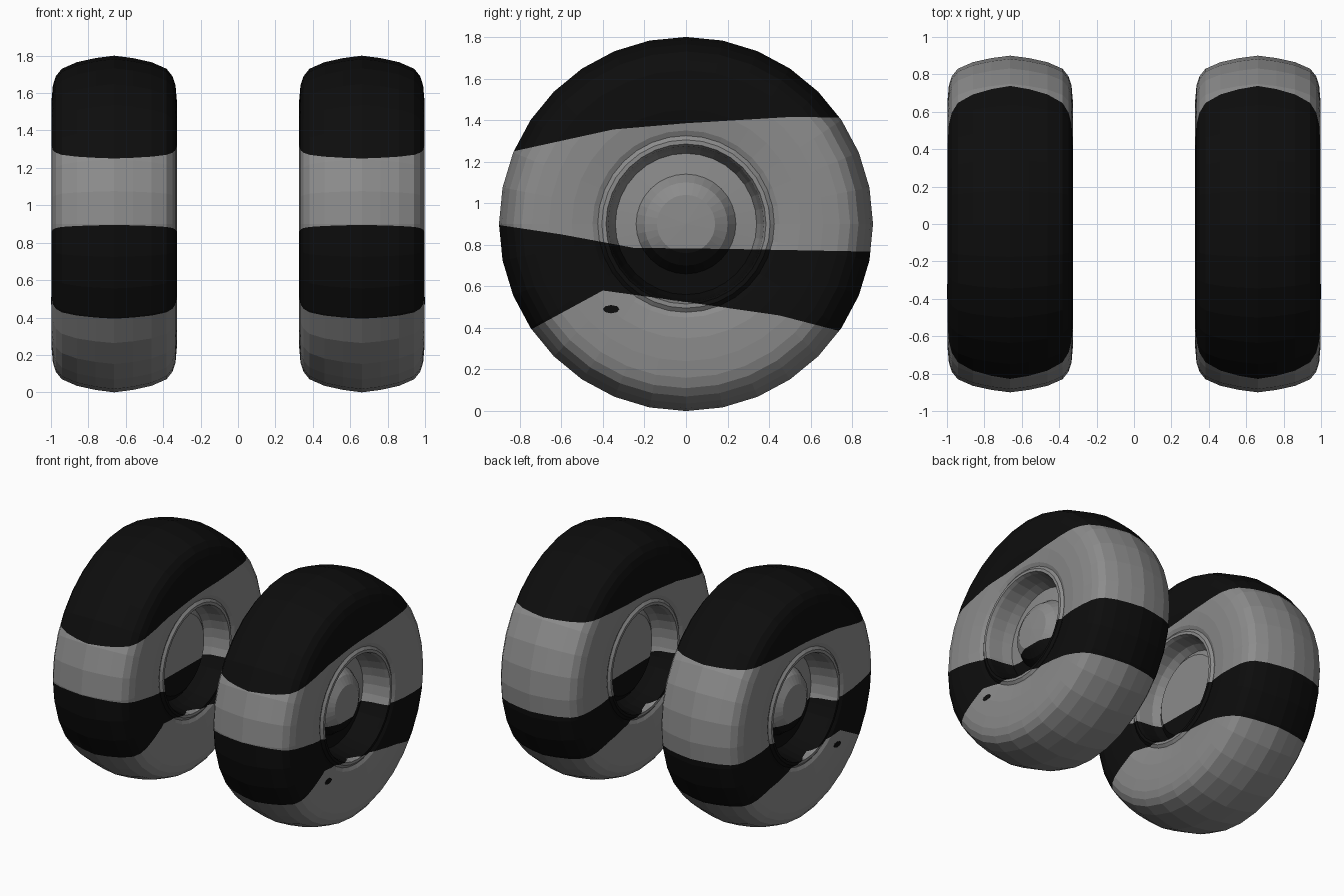
import bpy, bmesh, math
from mathutils import Vector

if "Cube" in bpy.data.objects:
    bpy.data.objects.remove(bpy.data.objects["Cube"])

R = 0.9          # wheel radius, also the axle height
CX = 0.662       # wheel centre in x
SIDES = 32


def material(name, v):
    m = bpy.data.materials.new(name)
    m.diffuse_color = (v, v, v, 1)
    m.use_nodes = True
    m.node_tree.nodes["Principled BSDF"].inputs["Base Color"].default_value = m.diffuse_color
    return m


grey = material("grey rubber", 0.26)
black = material("black rubber", 0.004)

# Colour borders as (y, z) lines, from top to bottom
UPPER = [(-1, 1.22), (-0.83, 1.25), (-0.35, 1.355), (0, 1.385), (0.5, 1.415), (1, 1.41)]
MIDDLE = [(-1, 0.91), (-0.6, 0.85), (-0.25, 0.785), (0.2, 0.78), (1, 0.765)]
LOWER = [(-1, 0.25), (-0.75, 0.39), (-0.4, 0.58), (0, 0.525), (0.45, 0.46), (0.72, 0.39), (1, 0.33)]


def height(line, y):
    for (y0, z0), (y1, z1) in zip(line, line[1:]):
        if y <= y1:
            return z0 + (z1 - z0) * (y - y0) / (y1 - y0)
    return line[-1][1]


def cut(bm, faces, co, no):
    geom = set(faces)
    for f in faces:
        geom.update(f.edges)
        geom.update(f.verts)
    bmesh.ops.bisect_plane(bm, geom=list(geom), dist=1e-5, plane_co=co, plane_no=no)


def paint_bands(bm):
    # Cut along each border, then colour by height
    for line in (UPPER, MIDDLE, LOWER):
        for y, z in line[1:-1]:
            cut(bm, list(bm.faces), Vector((0, y, 0)), Vector((0, 1, 0)))
        for (y0, z0), (y1, z1) in zip(line, line[1:]):
            part = [f for f in bm.faces if y0 < f.calc_center_median().y < y1]
            cut(bm, part, Vector((0, y0, z0)), Vector((0, z0 - z1, y1 - y0)).normalized())
    for f in bm.faces:
        c = f.calc_center_median()
        up, mid, low = (height(l, c.y) for l in (UPPER, MIDDLE, LOWER))
        f.material_index = 1 if c.z > up or low < c.z < mid else 0


def lathe(name, profile, side):
    # Spin (offset, radius) points around the axle; side mirrors the wheel
    bm = bmesh.new()
    rings = []
    for a, r in profile:
        n = 1 if r == 0 else SIDES
        rings.append([bm.verts.new((side * (CX + a),
                                    r * math.sin(2 * math.pi * i / SIDES),
                                    R + r * math.cos(2 * math.pi * i / SIDES)))
                      for i in range(n)])
    for p, q in zip(rings, rings[1:]):
        for i in range(SIDES):
            j = (i + 1) % SIDES
            if len(p) == 1:
                bm.faces.new((p[0], q[j], q[i]))
            elif len(q) == 1:
                bm.faces.new((p[i], p[j], q[0]))
            else:
                bm.faces.new((p[i], p[j], q[j], q[i]))
    bmesh.ops.recalc_face_normals(bm, faces=bm.faces)
    paint_bands(bm)
    me = bpy.data.meshes.new(name)
    bm.to_mesh(me)
    bm.free()
    me.materials.append(grey)
    me.materials.append(black)
    ob = bpy.data.objects.new(name, me)
    bpy.context.collection.objects.link(ob)


# Outer hub dome, recess and rim lip
OUTER = [(0.24, 0), (0.235, 0.14), (0.20, 0.20), (0.14, 0.24), (0.13, 0.34),
         (0.20, 0.36), (0.30, 0.375), (0.325, 0.385), (0.325, 0.405), (0.31, 0.425)]
# Rounded sidewall and shoulder, mirrored for the inner side
SHOULDER = [(0.322, 0.45), (0.335, 0.55), (0.335, 0.66), (0.328, 0.74), (0.312, 0.79),
            (0.28, 0.83), (0.20, 0.865), (0.10, 0.887)]
# Inner rim lip, recess and flat disc
INNER = [(-0.31, 0.425), (-0.325, 0.405), (-0.325, 0.385), (-0.30, 0.375),
         (-0.20, 0.36), (-0.15, 0.33), (-0.18, 0.29), (-0.18, 0)]
PROFILE = OUTER + SHOULDER + [(0, R)] + [(-a, r) for a, r in reversed(SHOULDER)] + INNER

for side, label in ((1, "right"), (-1, "left")):
    lathe(label + "_wheel", PROFILE, side)
    # Small dark spot on the outer sidewall
    bpy.ops.mesh.primitive_cylinder_add(vertices=8, radius=1, depth=0.006,
                                        location=(side * (CX + 0.334), -0.36, 0.49),
                                        rotation=(0, math.pi / 2, 0))
    spot = bpy.context.object
    spot.name = label + "_sidewall_spot"
    spot.scale = (0.02, 0.04, 1)
    spot.data.materials.append(black)
